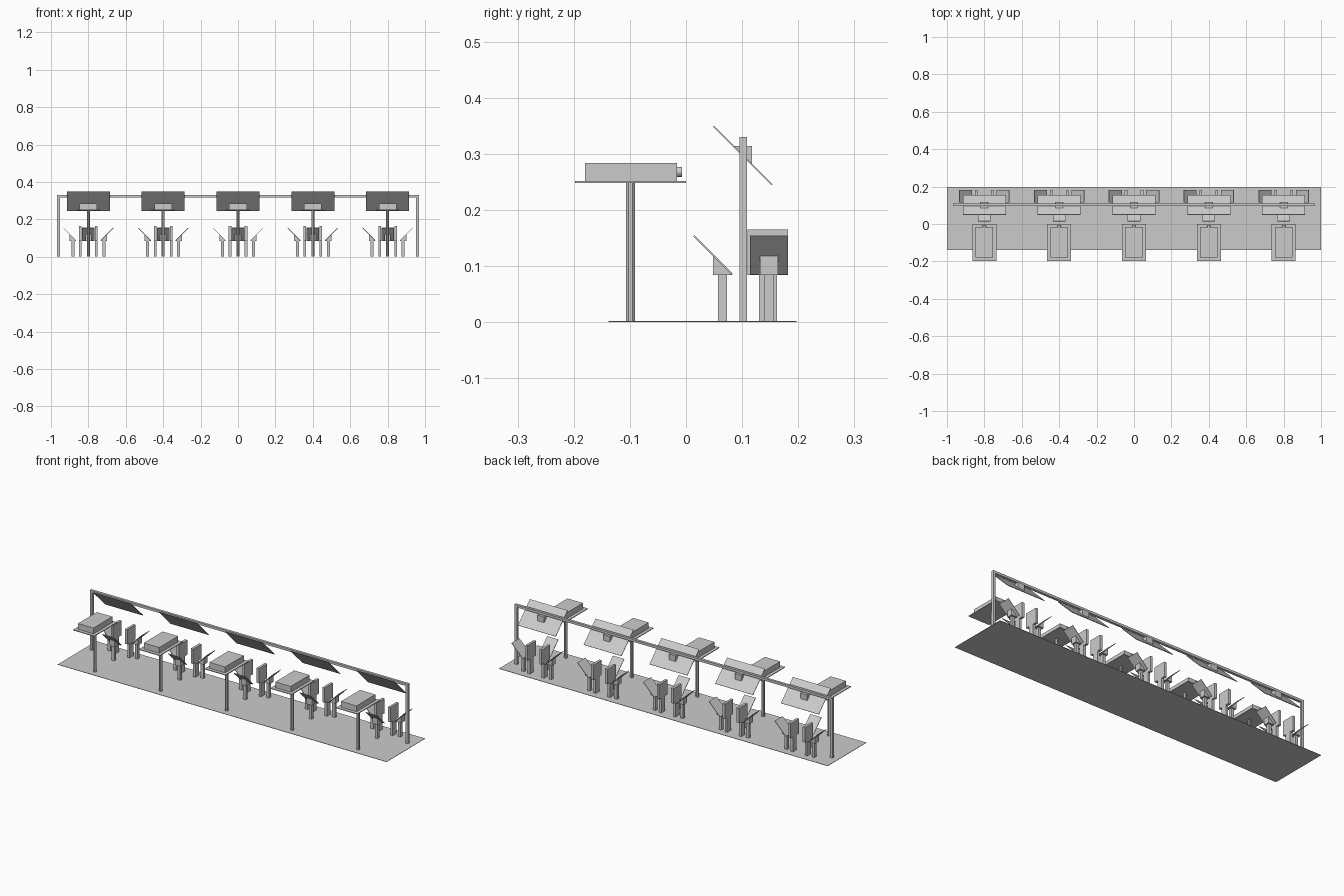
import bpy, bmesh, math
from mathutils import Matrix, Vector

if "Cube" in bpy.data.objects:
    bpy.data.objects.remove(bpy.data.objects["Cube"])

grey = bpy.data.materials.new("light_grey")
grey.diffuse_color = (0.6, 0.6, 0.6, 1)
grey.use_nodes = True
grey.node_tree.nodes["Principled BSDF"].inputs["Base Color"].default_value = grey.diffuse_color


def finish(name, bm, matrix=Matrix()):
    bmesh.ops.recalc_face_normals(bm, faces=bm.faces)
    bm.transform(matrix)
    me = bpy.data.meshes.new(name)
    bm.to_mesh(me)
    bm.free()
    me.materials.append(grey)
    ob = bpy.data.objects.new(name, me)
    bpy.context.collection.objects.link(ob)


def box(name, x, y, z, matrix=Matrix()):
    """Box from (min, max) pairs."""
    bm = bmesh.new()
    bmesh.ops.create_cube(bm, size=1)
    for v in bm.verts:
        v.co = Vector([r[0] if c < 0 else r[1] for c, r in zip(v.co, (x, y, z))])
    finish(name, bm, matrix)


def prism(name, half_x, profile, matrix=Matrix()):
    """Extrude a (y, z) profile along x."""
    bm = bmesh.new()
    face = bm.faces.new([bm.verts.new((-half_x, y, z)) for y, z in profile])
    ext = bmesh.ops.extrude_face_region(bm, geom=[face])
    bmesh.ops.translate(bm, vec=(2 * half_x, 0, 0),
                        verts=[g for g in ext["geom"] if isinstance(g, bmesh.types.BMVert)])
    finish(name, bm, matrix)


def cylinder(name, r, depth, sides, matrix):
    bm = bmesh.new()
    bmesh.ops.create_cone(bm, cap_ends=True, segments=sides, radius1=r, radius2=r, depth=depth)
    finish(name, bm, matrix)


def monitor(matrix):
    """Tilted screen on a wedge and a post, facing +y, centred on the origin."""
    prism("monitor_panel", 0.034, [(-0.035, 0.153), (-0.033, 0.155), (0.035, 0.087), (0.033, 0.085)], matrix)
    prism("monitor_wedge", 0.016, [(0, 0.084), (0.035, 0.084), (0, 0.119)], matrix)
    box("monitor_post", (-0.008, 0.008), (0.009, 0.025), (0, 0.084), matrix)


# Floor and overhead frame
box("floor", (-1, 1), (-0.138, 0.197), (0, 0.002))
box("frame_beam", (-0.967, 0.967), (0.095, 0.109), (0.317, 0.33))
for s in (-1, 1):
    box("frame_post", (s * 0.96 - 0.007, s * 0.96 + 0.007), (0.095, 0.109), (0, 0.318))

for i in range(-2, 3):
    at = Matrix.Translation((i * 0.4, 0, 0))

    # Projector on its table
    cylinder("table_post", 0.0085, 0.248, 8,
             at @ Matrix.Translation((0, -0.099, 0.124)) @ Matrix.Rotation(math.pi / 8, 4, "Z"))
    box("table_top", (-0.064, 0.064), (-0.198, 0), (0.248, 0.252), at)
    box("projector", (-0.047, 0.047), (-0.18, -0.016), (0.252, 0.284), at)
    cylinder("projector_lens", 0.009, 0.01, 16,
             at @ Matrix.Translation((0, -0.012, 0.268)) @ Matrix.Rotation(math.pi / 2, 4, "X"))

    # Hanging screen and its bracket
    prism("big_screen", 0.115, [(0.048, 0.348), (0.05, 0.35), (0.154, 0.246), (0.152, 0.244)], at)
    prism("screen_bracket", 0.02, [(0.085, 0.314), (0.118, 0.314), (0.118, 0.281)], at)

    # Three tilted monitors around the middle
    monitor(at @ Matrix.Translation((0, 0.048, 0)))
    for s in (-1, 1):
        monitor(at @ Matrix.Translation((s * 0.1, 0.148, 0)) @ Matrix.Rotation(s * math.pi / 2, 4, "Z"))
        # Upright side panels on thick posts
        xs = sorted((s * 0.036, s * 0.05))
        box("upright_panel", xs, (0.11, 0.182), (0.084, 0.165), at)
        box("upright_post", xs, (0.13, 0.162), (0, 0.084), at)
